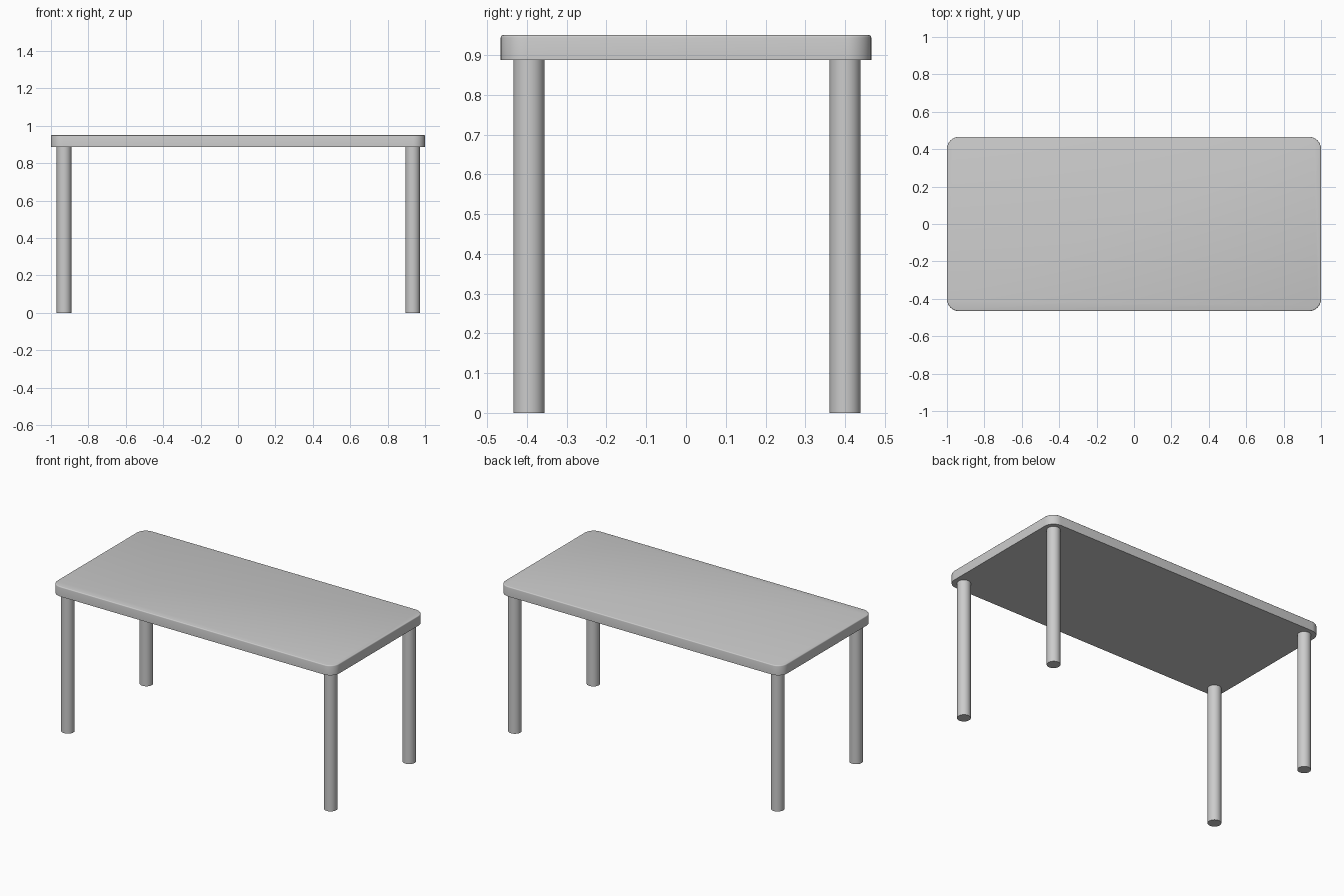
import bpy, bmesh, math

if "Cube" in bpy.data.objects:
    bpy.data.objects.remove(bpy.data.objects["Cube"])

TOP_Z, UNDER_Z = 0.95, 0.887
HALF_X, HALF_Y, CORNER = 1.0, 0.466, 0.065
LEG_R = 0.0393


def finish(name, bm):
    bmesh.ops.recalc_face_normals(bm, faces=bm.faces)
    mesh = bpy.data.meshes.new(name)
    bm.to_mesh(mesh)
    bm.free()
    ob = bpy.data.objects.new(name, mesh)
    bpy.context.collection.objects.link(ob)
    bpy.ops.object.select_all(action='DESELECT')
    ob.select_set(True)
    bpy.context.view_layer.objects.active = ob
    bpy.ops.object.shade_smooth_by_angle(angle=math.radians(35))
    return ob


# Table top: slab with rounded corners and a slightly softened upper rim
bm = bmesh.new()
bmesh.ops.create_cube(bm, size=1)
for v in bm.verts:
    v.co.x *= 2 * HALF_X
    v.co.y *= 2 * HALF_Y
    v.co.z = TOP_Z if v.co.z > 0 else UNDER_Z
uprights = [e for e in bm.edges if abs(e.verts[0].co.z - e.verts[1].co.z) > 0.01]
bmesh.ops.bevel(bm, geom=uprights, offset=CORNER, segments=10, profile=0.5, affect='EDGES')
rim = [e for e in bm.edges if all(v.co.z > TOP_Z - 1e-4 for v in e.verts)]
bmesh.ops.bevel(bm, geom=rim, offset=0.006, segments=3, profile=0.5, affect='EDGES')
finish("table_top", bm)

# Four round legs reaching the underside of the top
for side, x in (("left", -0.93), ("right", 0.934)):
    for end, y in (("front", -0.395), ("back", 0.40)):
        bm = bmesh.new()
        bmesh.ops.create_cone(bm, cap_ends=True, segments=32,
                              radius1=LEG_R, radius2=LEG_R, depth=UNDER_Z)
        bmesh.ops.translate(bm, verts=bm.verts, vec=(0, 0, UNDER_Z / 2))
        leg = finish(f"{end}_{side}_leg", bm)
        leg.location = (x, y, 0)
